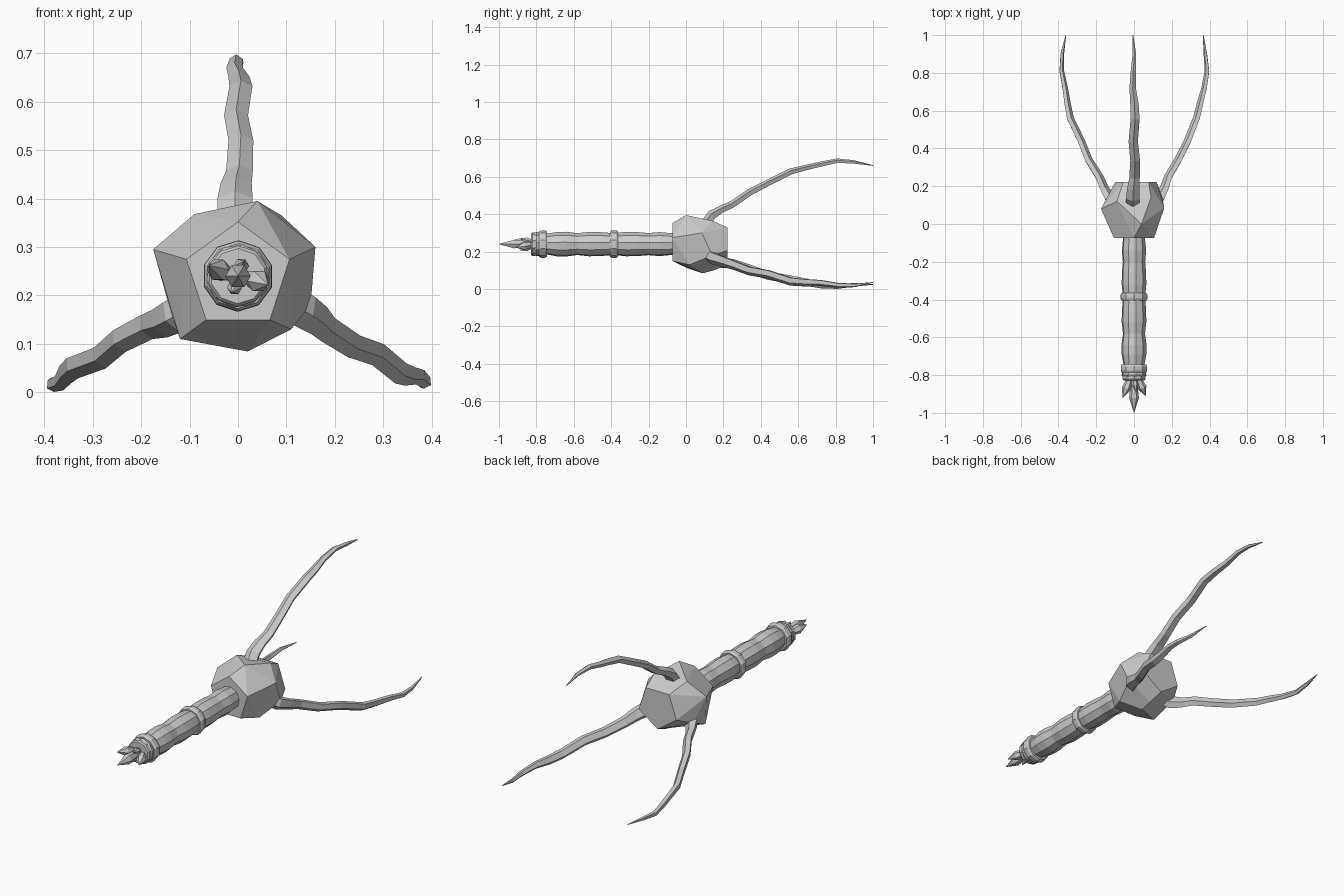
import bpy, bmesh, math
from mathutils import Vector

if "Cube" in bpy.data.objects:
    bpy.data.objects.remove(bpy.data.objects["Cube"])

CZ = 0.24                                   # height of the long axis
stone = bpy.data.materials.new("pale_grey")
stone.diffuse_color = (0.6, 0.6, 0.6, 1)
stone.use_nodes = True
stone.node_tree.nodes["Principled BSDF"].inputs["Base Color"].default_value = stone.diffuse_color


def finish(bm, name):
    bmesh.ops.recalc_face_normals(bm, faces=bm.faces)
    me = bpy.data.meshes.new(name)
    bm.to_mesh(me)
    bm.free()
    me.materials.append(stone)
    ob = bpy.data.objects.new(name, me)
    bpy.context.collection.objects.link(ob)
    return ob


def loft(name, rings):
    """Skin a list of equal-length point rings and cap the ends."""
    bm = bmesh.new()
    vs = [[bm.verts.new(p) for p in ring] for ring in rings]
    n = len(vs[0])
    for a, b in zip(vs, vs[1:]):
        for i in range(n):
            j = (i + 1) % n
            bm.faces.new((a[i], a[j], b[j], b[i]))
    bm.faces.new(vs[0])
    bm.faces.new(vs[-1])
    return finish(bm, name)


def lathe(name, profile, sides=10, turn=0.0):
    """Turn (y, radius) pairs around the long axis."""
    ang = [turn + 2 * math.pi * i / sides for i in range(sides)]
    return loft(name, [[(r * math.cos(a), y, CZ + r * math.sin(a)) for a in ang]
                       for y, r in profile])


# Wavy shaft
lathe("shaft", [(-0.82, 0.055), (-0.80, 0.066), (-0.74, 0.057), (-0.69, 0.066),
                (-0.64, 0.067), (-0.58, 0.059), (-0.52, 0.066), (-0.46, 0.065),
                (-0.385, 0.059), (-0.32, 0.066), (-0.26, 0.065), (-0.20, 0.060),
                (-0.14, 0.065), (-0.09, 0.060), (0.0, 0.055)], turn=0.15)

# Raised bands and the end collar
for name, y, w, r in (("middle_band", -0.385, 0.042, 0.074),
                      ("end_band", -0.765, 0.044, 0.073),
                      ("end_collar", -0.815, 0.026, 0.063)):
    lathe(name, [(y - w / 2, r - 0.006), (y - w / 4, r), (y + w / 4, r),
                 (y + w / 2, r - 0.006)], turn=0.3)


# Bud of pointed crystals at the end of the shaft
def crystal(name, base, tip, r, sides=6):
    base, tip = Vector(base), Vector(tip)
    d = tip - base
    u = d.cross(Vector((0, 0, 1))).normalized()
    v = d.cross(u).normalized()
    rings = []
    for t, k in ((0, 0.45), (0.35, 0.8), (0.6, 1), (1, 0.03)):
        rings.append([base + d * t + (u * math.cos(a) + v * math.sin(a)) * r * k
                      for a in (2 * math.pi * i / sides for i in range(sides))])
    loft(name, rings)


crystal("centre_crystal", (0, -0.80, CZ), (0, -1.0, CZ), 0.026)
crystal("left_crystal", (-0.015, -0.80, CZ), (-0.06, -0.92, CZ + 0.022), 0.024)
crystal("right_crystal", (0.015, -0.80, CZ), (0.062, -0.91, CZ - 0.018), 0.024)
crystal("upper_crystal", (0, -0.80, CZ + 0.008), (0.012, -0.89, CZ + 0.03), 0.016)
crystal("lower_crystal", (0, -0.80, CZ - 0.008), (-0.012, -0.89, CZ - 0.034), 0.016)

# Uneven twelve-sided head
pts = [(0.04, 0.0, 0.395), (0.16, 0.085, 0.30), (0.11, 0.02, 0.13),
       (-0.12, 0.01, 0.11), (-0.175, 0.08, 0.295),
       (-0.09, 0.12, 0.368), (0.09, 0.14, 0.365), (0.15, 0.14, 0.18),
       (0.02, 0.09, 0.084), (-0.14, 0.14, 0.17), (0.02, 0.15, 0.10)]
for i in range(5):
    a = math.radians(90 + 72 * i)
    pts.append((0.112 * math.cos(a), -0.073, CZ + 0.112 * math.sin(a)))
    a += math.radians(36)
    pts.append((0.01 + 0.115 * math.cos(a), 0.222, CZ + 0.11 * math.sin(a)))
bm = bmesh.new()
for p in pts:
    bm.verts.new(p)
bmesh.ops.convex_hull(bm, input=bm.verts)
loose = [v for v in bm.verts if not v.link_faces]
bmesh.ops.delete(bm, geom=loose, context='VERTS')
bmesh.ops.dissolve_limit(bm, angle_limit=math.radians(8), verts=bm.verts, edges=bm.edges)
finish(bm, "head")

# Curved prongs: (y, distance from axis, sideways wobble, half width, half depth)
path = [(0.11, 0.11, -0.006, 0.038, 0.030), (0.14, 0.155, -0.006, 0.038, 0.028),
        (0.19, 0.185, -0.004, 0.034, 0.022), (0.25, 0.212, 0.003, 0.029, 0.021),
        (0.34, 0.275, 0.006, 0.027, 0.020), (0.44, 0.327, -0.004, 0.026, 0.019),
        (0.56, 0.387, 0.006, 0.025, 0.018), (0.64, 0.407, 0.002, 0.023, 0.016),
        (0.72, 0.426, -0.007, 0.018, 0.015), (0.81, 0.445, -0.004, 0.014, 0.013),
        (0.90, 0.438, 0.002, 0.010, 0.010), (1.0, 0.420, -0.006, 0.002, 0.002)]


def prong(name, deg):
    out = Vector((math.cos(math.radians(deg)), 0, math.sin(math.radians(deg))))
    side = Vector((out.z, 0, -out.x))
    rings = []
    for i, (y, d, s, w, h) in enumerate(path):
        a, b = path[max(i - 1, 0)], path[min(i + 1, len(path) - 1)]
        run = Vector((b[0] - a[0], b[1] - a[1])).normalized()
        up = out * run.x - Vector((0, run.y, 0))      # across the path, outward
        c = Vector((0, y, CZ)) + out * d + side * s
        rings.append([c + side * w * math.cos(t) + up * h * math.sin(t)
                      for t in (math.pi / 2 + 2 * math.pi * k / 5 for k in range(5))])
    loft(name, rings)


for name, deg in (("upper_prong", 90), ("right_prong", -30), ("left_prong", 210)):
    prong(name, deg)
